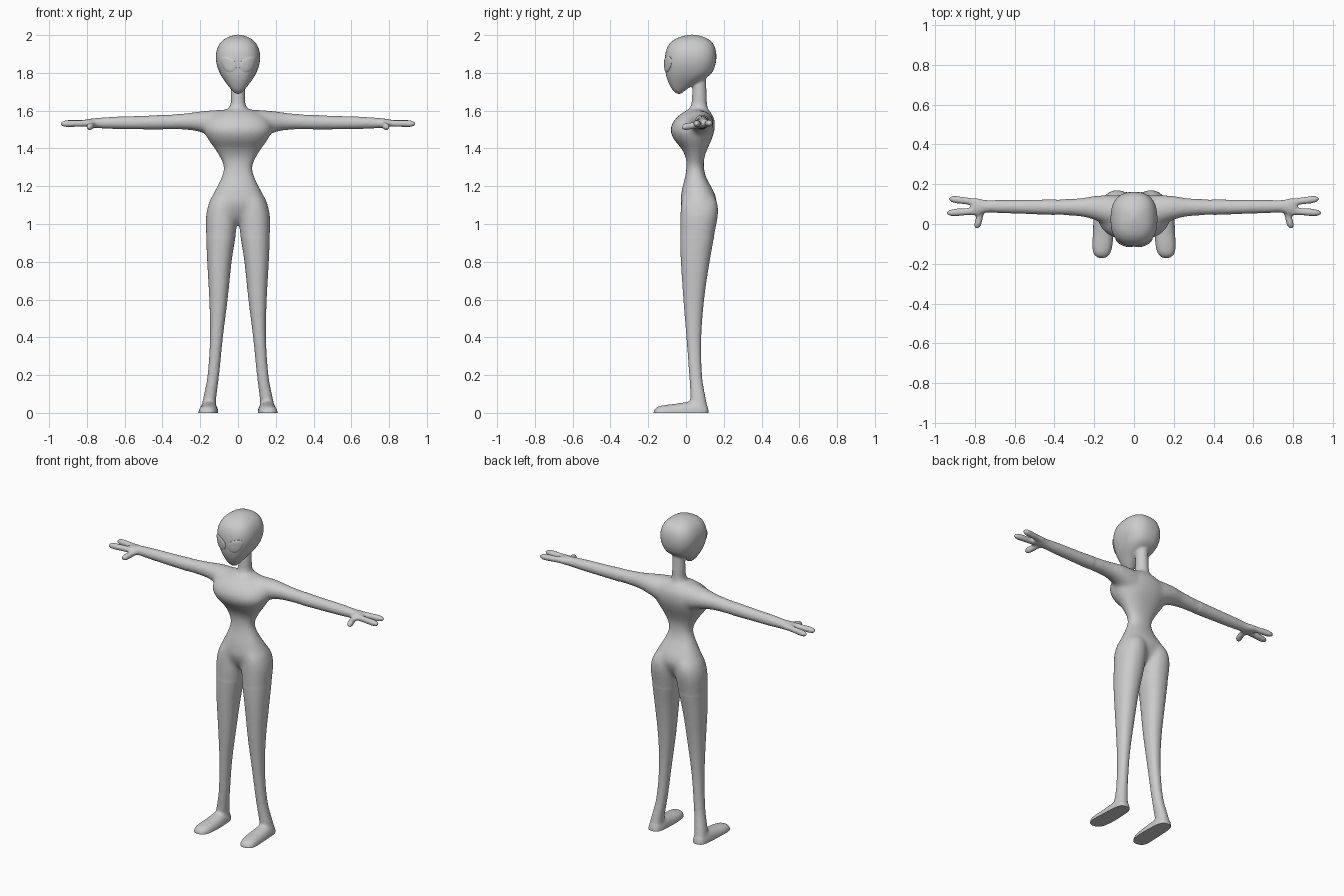
import bpy, bmesh
from math import sin, cos, pi, radians, copysign
from mathutils import Vector
from mathutils.bvhtree import BVHTree

if "Cube" in bpy.data.objects:
    bpy.data.objects.remove(bpy.data.objects["Cube"])

grey = bpy.data.materials.new("skin grey")
grey.use_nodes = True
grey.diffuse_color = (0.6, 0.6, 0.6, 1)
grey.node_tree.nodes["Principled BSDF"].inputs["Base Color"].default_value = grey.diffuse_color

SEG = 32
VOXEL = 0.007


def spline(rows, steps=4):
    """Resample rows of numbers with a smooth curve through all of them."""
    rows = [Vector(r) for r in rows]
    out = []
    for i in range(len(rows) - 1):
        b, c = rows[i], rows[i + 1]
        a, d = rows[max(i - 1, 0)], rows[min(i + 2, len(rows) - 1)]
        for k in range(steps):
            t = k / steps
            out.append(b + (c - a) * t / 2 + (a * 2 - b * 5 + c * 4 - d) * t * t / 2
                       + (b * 3 - a - c * 3 + d) * t ** 3 / 2)
    return out + [rows[-1]]


def loft(bm, axis, rows, power=2.0, mirror=False):
    """Skin rounded rings; each row is position, then low/high of the other two axes."""
    others = [i for i in range(3) if i != axis]
    for side in ((1, -1) if mirror else (1,)):
        rings = []
        for pos, a0, a1, b0, b1 in spline(rows):
            ring = []
            for k in range(SEG):
                c, s = cos(2 * pi * k / SEG), sin(2 * pi * k / SEG)
                co = [0, 0, 0]
                co[axis] = pos
                co[others[0]] = (a0 + a1) / 2 + (a1 - a0) / 2 * copysign(abs(c) ** (2 / power), c)
                co[others[1]] = (b0 + b1) / 2 + (b1 - b0) / 2 * copysign(abs(s) ** (2 / power), s)
                co[0] *= side
                ring.append(bm.verts.new(co))
            rings.append(ring)
        for r, q in zip(rings, rings[1:]):
            for k in range(SEG):
                n = (k + 1) % SEG
                bm.faces.new((r[k], r[n], q[n], q[k]))
        bm.faces.new(rings[0])
        bm.faces.new(rings[-1])


def digit(bm, axis, start, end, radius):
    """Round-tipped finger along an axis."""
    others = [i for i in range(3) if i != axis]
    rows = []
    for t, f in ((0, 1), (0.4, 0.95), (0.75, 1), (0.9, 0.8), (0.97, 0.5), (1, 0.15)):
        p = Vector(start).lerp(Vector(end), t)
        row = [p[axis]]
        for o in others:
            row += [p[o] - radius * f, p[o] + radius * f]
        rows.append(row)
    loft(bm, axis, rows, mirror=True)


def upright(rows):
    """Expand height, half width, front, back into symmetric rows."""
    return [(z, -w, w, f, b) for z, w, f, b in rows]


bm = bmesh.new()

# Head: wide squarish skull narrowing to a forward chin
loft(bm, 2, upright([
    (1.688, .012, -.05, -.025), (1.71, .035, -.072, .0), (1.74, .058, -.089, .045),
    (1.77, .08, -.101, .1), (1.8, .097, -.108, .137), (1.84, .112, -.112, .155),
    (1.88, .118, -.112, .161), (1.92, .113, -.105, .158), (1.955, .097, -.087, .144),
    (1.98, .071, -.056, .117), (1.995, .038, -.015, .08), (2.002, .01, .02, .045)]), power=2.5)

# Neck
loft(bm, 2, upright([
    (1.5, .08, 0, .12), (1.58, .07, .005, .122), (1.62, .045, .022, .115),
    (1.68, .038, .032, .11), (1.79, .035, .035, .105)]))

# Torso: full chest, narrow waist, broad hips
loft(bm, 2, upright([
    (1.0, .03, .04, .09), (1.04, .1, .0, .13), (1.1, .155, -.027, .16),
    (1.15, .136, -.027, .157), (1.2, .11, -.018, .132), (1.25, .087, -.005, .106),
    (1.3, .076, .002, .095), (1.35, .095, -.001, .097), (1.4, .125, -.025, .115),
    (1.45, .16, -.066, .137), (1.5, .18, -.083, .152), (1.55, .165, -.062, .152),
    (1.585, .12, -.025, .135), (1.605, .08, .01, .12)]), power=2.3)

# Legs
loft(bm, 2, [
    (.01, .115, .195, .025, .115), (.06, .117, .188, .024, .108), (.2, .1, .161, .017, .085),
    (.4, .08, .148, .002, .081), (.6, .055, .152, -.014, .096), (.8, .034, .163, -.027, .125),
    (.95, .011, .169, -.031, .152), (1.05, .004, .169, -.03, .17),
    (1.12, .01, .148, -.024, .164), (1.18, .03, .1, .0, .12)], power=2.2, mirror=True)

# Feet: low pads, trimmed flat at the ground further down
loft(bm, 1, [
    (.119, .14, .17, -.02, .02), (.108, .122, .188, -.045, .045), (.07, .109, .2, -.06, .06),
    (.02, .106, .204, -.06, .06), (-.05, .104, .207, -.049, .049), (-.11, .108, .21, -.042, .042),
    (-.15, .12, .204, -.033, .033), (-.168, .138, .185, -.018, .018),
    (-.173, .152, .17, -.006, .006)], power=2.4, mirror=True)

# Arms and palms
loft(bm, 0, [
    (.05, -.01, .14, 1.44, 1.604), (.12, -.01, .146, 1.455, 1.604), (.2, .02, .142, 1.486, 1.597),
    (.28, .038, .13, 1.498, 1.587), (.45, .047, .123, 1.5, 1.575), (.65, .054, .121, 1.503, 1.568),
    (.74, .057, .12, 1.507, 1.562), (.79, .041, .13, 1.512, 1.556),
    (.82, .046, .126, 1.518, 1.55)], mirror=True)

# Two fingers and a thumb
digit(bm, 0, (.77, .107, 1.536), (.932, .127, 1.532), .019)
digit(bm, 0, (.77, .066, 1.534), (.942, .055, 1.53), .019)
digit(bm, 1, (.765, .08, 1.527), (.79, -.024, 1.512), .019)

# Fuse all parts into one skin
bmesh.ops.recalc_face_normals(bm, faces=bm.faces)
raw = bpy.data.meshes.new("body_parts")
bm.to_mesh(raw)
bm.free()
body = bpy.data.objects.new("body", raw)
bpy.context.collection.objects.link(body)
remesh = body.modifiers.new("fuse", "REMESH")
remesh.mode = "VOXEL"
remesh.voxel_size = VOXEL
fused = bpy.data.meshes.new_from_object(body.evaluated_get(bpy.context.evaluated_depsgraph_get()))
body.modifiers.clear()
body.data = fused
bpy.data.meshes.remove(raw)


def relax(bm, verts, times):
    for _ in range(times):
        bmesh.ops.smooth_vert(bm, verts=verts, factor=0.5,
                              use_axis_x=True, use_axis_y=True, use_axis_z=True)


# Soften the skin, most strongly where limbs and neck meet the torso
bm = bmesh.new()
bm.from_mesh(fused)
relax(bm, bm.verts[:], 4)
relax(bm, [v for v in bm.verts if abs(v.co.x) < 0.4 and 0.93 < v.co.z < 1.66], 22)
relax(bm, [v for v in bm.verts if v.co.z < 0.2 or 1.6 < v.co.z < 1.68], 4)

# Flat soles
cut = bmesh.ops.bisect_plane(bm, geom=bm.verts[:] + bm.edges[:] + bm.faces[:],
                             plane_co=(0, 0, 0), plane_no=(0, 0, 1), clear_inner=True)
bmesh.ops.holes_fill(bm, edges=[e for e in cut["geom_cut"] if isinstance(e, bmesh.types.BMEdge)])
bmesh.ops.recalc_face_normals(bm, faces=bm.faces)
skin = BVHTree.FromBMesh(bm)
bm.to_mesh(fused)
bm.free()


def finish(obj):
    obj.data.materials.clear()
    obj.data.materials.append(grey)
    for poly in obj.data.polygons:
        poly.material_index = 0
    bpy.ops.object.select_all(action="DESELECT")
    obj.select_set(True)
    bpy.context.view_layer.objects.active = obj
    bpy.ops.object.shade_smooth_by_angle(angle=radians(45))


finish(body)

# Eyes: shallow slanted almonds laid on the face
for name, side in (("left_eye", 1), ("right_eye", -1)):
    bm = bmesh.new()
    rings = []
    for f, lift in ((1, -.004), (1, .003), (.9, .005), (.65, .006), (.35, .006), (.08, .006)):
        ring = []
        for k in range(SEG):
            t = 2 * pi * k / SEG
            u = .049 * f * cos(t)
            v = .034 * f * sin(t) * (1 - .25 * cos(t))
            x = side * (.052 + (u - v) * .7)
            z = 1.848 + (u + v) * .7
            hit, normal, _, _ = skin.ray_cast(Vector((x, -1, z)), Vector((0, 1, 0)))
            ring.append(bm.verts.new(hit + normal * lift))
        rings.append(ring)
    for r, q in zip(rings, rings[1:]):
        for k in range(SEG):
            n = (k + 1) % SEG
            bm.faces.new((r[k], r[n], q[n], q[k]))
    bm.faces.new(rings[-1])
    bm.faces.new(rings[0])
    bmesh.ops.recalc_face_normals(bm, faces=bm.faces)
    mesh = bpy.data.meshes.new(name)
    bm.to_mesh(mesh)
    bm.free()
    eye = bpy.data.objects.new(name, mesh)
    bpy.context.collection.objects.link(eye)
    finish(eye)
